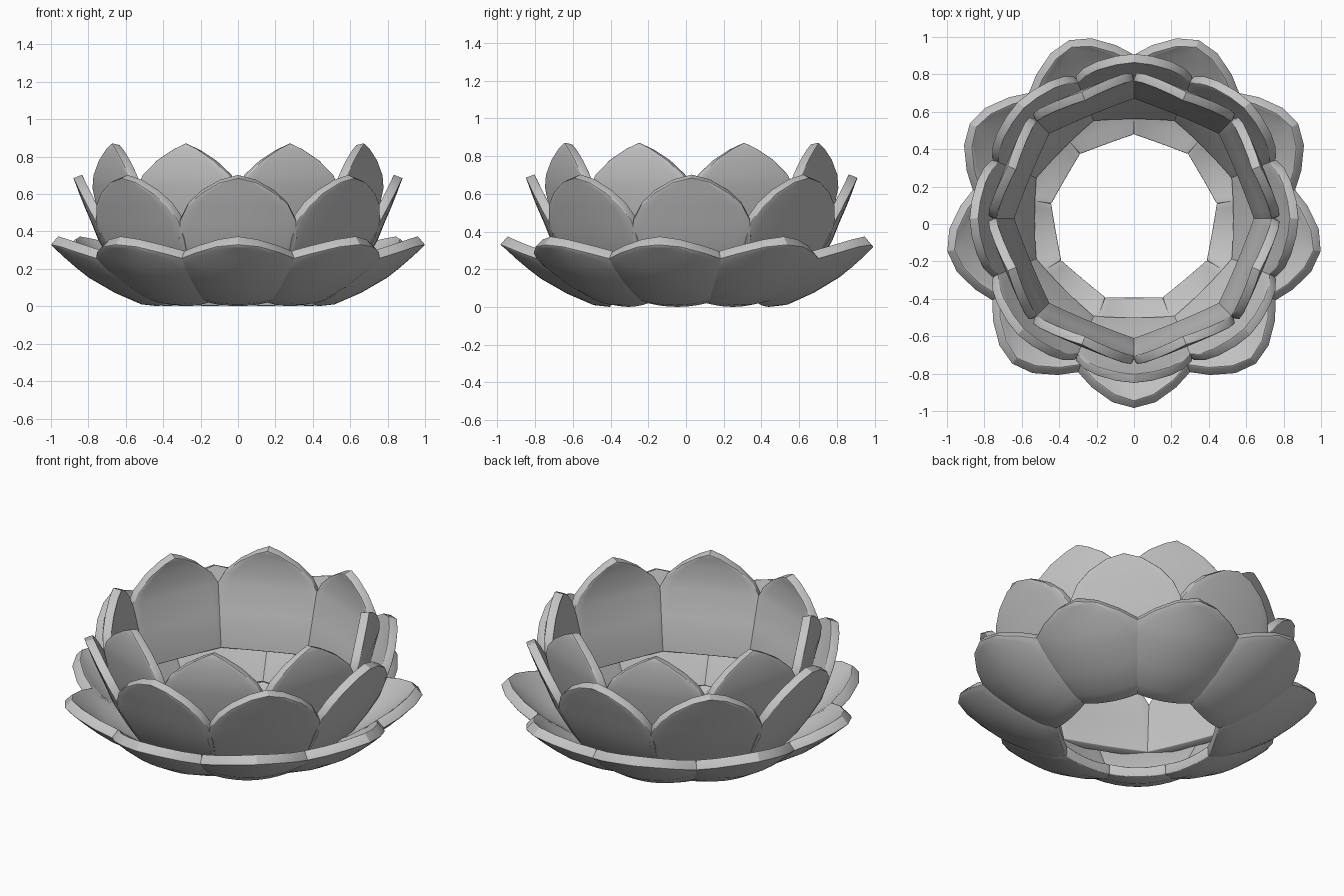
import bpy, bmesh, math
from mathutils import Vector

cube = bpy.data.objects.get("Cube")
if cube:
    bpy.data.objects.remove(cube, do_unlink=True)

# One plain stone grey for every petal
grey = bpy.data.materials.new("stone_grey")
grey.use_nodes = True
COLOUR = (0.55, 0.55, 0.55, 1)
grey.diffuse_color = COLOUR
grey.node_tree.nodes["Principled BSDF"].inputs["Base Color"].default_value = COLOUR

CENTRE = Vector((0, 0.03, 0))
COLS = 10


def petal_mesh(name, rows, cup):
    """Skin a petal pointing to +x from rows of (radius, height, half width)."""
    bm = bmesh.new()
    grid = []
    for i, (r, z, w) in enumerate(rows):
        a, b = rows[max(i - 1, 0)], rows[min(i + 1, len(rows) - 1)]
        inward = Vector((a[1] - b[1], 0, b[0] - a[0])).normalized()
        line = []
        for j in range(COLS + 1):
            y = w * (2 * j / COLS - 1)
            line.append(bm.verts.new(Vector((r, y, z)) + inward * cup * (y / 0.3) ** 2))
        grid.append(line)
    for low, high in zip(grid, grid[1:]):
        for j in range(COLS):
            bm.faces.new((low[j], low[j + 1], high[j + 1], high[j]))
    bmesh.ops.remove_doubles(bm, verts=bm.verts, dist=0.0001)
    mesh = bpy.data.meshes.new(name)
    bm.to_mesh(mesh)
    bm.free()
    mesh.materials.append(grey)
    return mesh


def petal_ring(name, count, start, rows, thickness, cup):
    """Thicken and round one petal, then repeat it around the centre."""
    first = bpy.data.objects.new(name + "_1", petal_mesh(name, rows, cup))
    bpy.context.collection.objects.link(first)
    solid = first.modifiers.new("thickness", 'SOLIDIFY')
    solid.thickness = thickness
    solid.offset = -1
    bevel = first.modifiers.new("rounded_rim", 'BEVEL')
    bevel.width = thickness * 0.36
    bevel.segments = 3
    bevel.limit_method = 'ANGLE'
    bevel.angle_limit = math.radians(50)
    bpy.ops.object.select_all(action='DESELECT')
    first.select_set(True)
    bpy.context.view_layer.objects.active = first
    bpy.ops.object.convert(target='MESH')
    bpy.ops.object.shade_smooth_by_angle(angle=math.radians(30))
    for k in range(count):
        petal = first
        if k:
            petal = bpy.data.objects.new(f"{name}_{k + 1}", first.data)
            bpy.context.collection.objects.link(petal)
        petal.location = CENTRE
        petal.rotation_euler.z = math.radians(start + 360 * k / count)


# Wide, low outer petals around the open base
petal_ring("outer_petal", 9, -90, [
    (0.43, 0.0, 0.165), (0.52, 0.01, 0.2), (0.66, 0.07, 0.25), (0.8, 0.15, 0.3),
    (0.865, 0.2, 0.305), (0.93, 0.255, 0.23), (0.99, 0.31, 0.12), (1.015, 0.33, 0)],
    0.06, 0.07)

# Flared middle petals
petal_ring("middle_petal", 8, 0, [
    (0.57, 0.08, 0.24), (0.68, 0.24, 0.285), (0.745, 0.35, 0.315), (0.785, 0.45, 0.31),
    (0.82, 0.53, 0.27), (0.848, 0.6, 0.2), (0.87, 0.66, 0.1), (0.88, 0.685, 0)],
    0.05, 0.02)

# Upright inner petals with a crease where they straighten
petal_ring("inner_petal", 8, 22.5, [
    (0.645, 0.27, 0.27), (0.695, 0.47, 0.292), (0.735, 0.63, 0.285), (0.742, 0.7, 0.25),
    (0.742, 0.78, 0.165), (0.737, 0.84, 0.07), (0.73, 0.872, 0)],
    0.05, 0.01)
